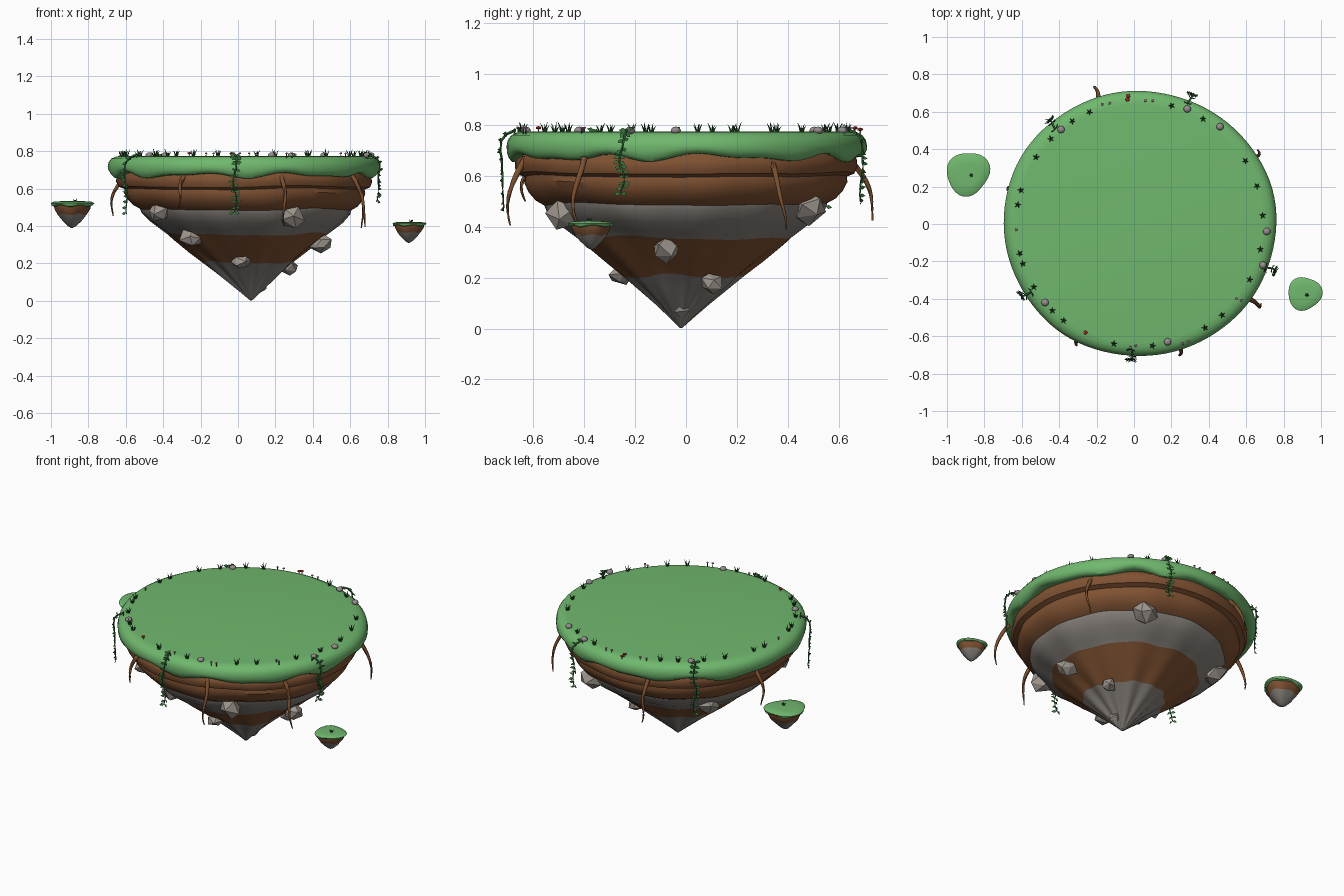
import bpy, bmesh, math, random
from mathutils import Vector, Matrix

if "Cube" in bpy.data.objects:
    bpy.data.objects.remove(bpy.data.objects["Cube"])

random.seed(4)
TAU = 2 * math.pi


def material(name, rgb):
    m = bpy.data.materials.new(name)
    lin = [((c / 255 + 0.055) / 1.055) ** 2.4 for c in rgb]
    m.diffuse_color = (*lin, 1)
    m.use_nodes = True
    m.node_tree.nodes["Principled BSDF"].inputs["Base Color"].default_value = m.diffuse_color
    return m


GRASS = material("grass green", (112, 184, 110))
BLADE = material("dark blade green", (45, 92, 45))
VINE = material("vine green", (58, 118, 62))
DIRT = material("dirt brown", (128, 82, 50))
STONE = material("stone grey", (134, 128, 122))
ROCK = material("light rock grey", (158, 150, 142))
ROOT = material("root brown", (124, 80, 48))
PEBBLE = material("pebble grey", (150, 140, 142))
PINK = material("petal pink", (225, 140, 175))
RED = material("cap red", (190, 50, 40))


def finish(name, bm, mats, smooth=None):
    bmesh.ops.recalc_face_normals(bm, faces=bm.faces)
    me = bpy.data.meshes.new(name)
    bm.to_mesh(me)
    bm.free()
    for m in mats:
        me.materials.append(m)
    ob = bpy.data.objects.new(name, me)
    bpy.context.collection.objects.link(ob)
    if smooth:
        bpy.ops.object.select_all(action='DESELECT')
        ob.select_set(True)
        bpy.context.view_layer.objects.active = ob
        bpy.ops.object.shade_smooth_by_angle(angle=math.radians(smooth))
    return ob


def loft(bm, rings, mats=None, closed_ends=True):
    """Skin a list of point rings; mats[i] colours the band below ring i."""
    rows = [[bm.verts.new(p) for p in ring] for ring in rings]
    n = len(rows[0])
    for i, (a, b) in enumerate(zip(rows, rows[1:])):
        for k in range(n):
            f = bm.faces.new((a[k], a[(k + 1) % n], b[(k + 1) % n], b[k]))
            f.material_index = mats[i] if mats else 0
    if closed_ends:
        bm.faces.new(rows[0]).material_index = mats[0] if mats else 0
        bm.faces.new(rows[-1]).material_index = mats[-1] if mats else 0


def tube(bm, pts, r0, r1, sides=6):
    rings = []
    for i, p in enumerate(pts):
        d = pts[min(i + 1, len(pts) - 1)] - pts[max(i - 1, 0)]
        q = d.to_track_quat('Z', 'Y')
        r = r0 + (r1 - r0) * i / (len(pts) - 1)
        rings.append([p + q @ Vector((r * math.cos(TAU * k / sides), r * math.sin(TAU * k / sides), 0))
                      for k in range(sides)])
    loft(bm, rings)


def wob(a, s=0.0):
    return 0.5 * math.sin(3 * a + 1 + s) + 0.3 * math.sin(5 * a + 2 * s) + 0.2 * math.sin(8 * a + 3 * s)


CX, TOP, SEG = 0.03, 0.775, 96
ANGLES = [TAU * k / SEG for k in range(SEG)]

# Grass cap with rounded rim and dripping lower edge
rings = []
for r, z, drip in [(0.655, TOP, 0), (0.685, 0.772, 0), (0.71, 0.76, 0), (0.724, 0.742, 0), (0.729, 0.72, 0),
                   (0.728, 0.70, .4), (0.72, 0.683, .8), (0.706, 0.672, 1), (0.685, 0.671, 1), (0.63, 0.69, 0)]:
    rings.append([(CX + r * (1 + .008 * wob(a)) * math.cos(a), 0.003 + r * (.972 + .008 * wob(a)) * math.sin(a),
                   z + drip * (0.011 * math.sin(9 * a + wob(a, 1)) + 0.007 * math.sin(14 * a + 1))) for a in ANGLES])
bm = bmesh.new()
loft(bm, rings)
finish("grass_cap", bm, [GRASS], 40)

# Layered earth body: radius, height, band colour below, wave height, ridge depth
layers = [(0.660, .695, 0, 0, 0), (0.682, .665, 0, .004, .003), (0.684, .635, 0, .006, .004),
          (0.672, .61, 0, .007, .005), (0.642, .598, 0, .007, .005), (0.645, .575, 0, .007, .006),
          (0.628, .54, 0, .008, .008), (0.60, .508, 0, .008, .01), (0.565, .488, 1, .008, .012),
          (0.557, .465, 1, .008, .015), (0.515, .42, 1, .01, .018), (0.46, .38, 1, .01, .02),
          (0.425, .355, 0, .012, .025), (0.395, .33, 0, .012, .03), (0.32, .27, 0, .012, .035),
          (0.235, .205, 1, .012, .05), (0.17, .15, 1, .008, .07), (0.105, .095, 1, .004, .09),
          (0.05, .045, 1, .002, .09), (0.006, .003, 1, 0, 0)]
rings, cols = [], []
for r, z, c, wave, ridge in layers:
    t = 1 - z / .69
    cx, cy = CX + .04 * t, -.02 * t
    ring = []
    for a in ANGLES:
        k = r * (1 + ridge * (wob(a, 2) + .5 * math.sin(13 * a)))
        ring.append((cx + k * math.cos(a), cy + k * .985 * math.sin(a), max(0, z + wave * wob(a, z * 6))))
    rings.append(ring)
    cols.append(c)
bm = bmesh.new()
loft(bm, rings, cols)
finish("island_body", bm, [DIRT, STONE], 35)

# Small floating islets
for label, x, y, top, s, ph in [("left", -.888, .27, .533, 1, 0.3), ("right", .912, -.372, .422, .78, 1.2)]:
    rings = []
    for r, z, w in [(.06, 0, 0), (.10, -.003, 0), (.113, -.011, 0), (.108, -.022, 1), (.096, -.026, 1),
                    (.094, -.04, 0), (.078, -.07, 1), (.05, -.105, 0), (.022, -.133, 0), (.005, -.143, 0)]:
        ring = []
        for k in range(32):
            a = TAU * k / 32
            q = s * r * (1 + .07 * math.sin(3 * a + ph) + .04 * math.sin(2 * a + ph))
            ring.append((x + q * math.cos(a), y + q * 1.04 * math.sin(a),
                         top + s * (z + w * .005 * math.sin(5 * a + ph))))
        rings.append(ring)
    bm = bmesh.new()
    loft(bm, rings, [0, 0, 0, 0, 1, 1, 2, 2, 2, 2])
    finish(label + "_islet", bm, [GRASS, DIRT, STONE], 40)

# Faceted boulders stuck in the underside
boulders = [(-.42, -.33, .475, .065), (-.25, -.30, .345, .065), (.285, -.48, .45, .07), (.02, -.25, .215, .052),
            (.44, -.08, .31, .06), (.275, .10, .18, .05), (.32, .48, .475, .078), (.11, -.02, .08, .045),
            (-.36, .28, .41, .072)]
bm = bmesh.new()
for x, y, z, r in boulders:
    rot = Matrix.Rotation(random.uniform(0, 6), 4, Vector((random.random(), random.random(), 1)))
    geo = bmesh.ops.create_icosphere(bm, subdivisions=1, radius=r, matrix=Matrix.Translation((x, y, z)) @ rot)
    for v in geo['verts']:
        v.co += Vector([random.uniform(-.17, .17) * r for _ in range(3)])
        v.co.z = z + (v.co.z - z) * .82
finish("boulders", bm, [ROCK])

# Hanging roots
roots = [((.23, -.63, .67), (.25, -.69, .405)), ((.61, -.40, .67), (.675, -.43, .395)),
         ((.60, .33, .67), (.665, .385, .39)), ((-.185, .64, .67), (-.20, .735, .425)),
         ((-.285, -.58, .67), (-.31, -.635, .50)), ((-.60, .17, .67), (-.67, .19, .455))]
bm = bmesh.new()
for i, (p, q) in enumerate(roots):
    p, q = Vector(p), Vector(q)
    out = Vector((p.x - CX, p.y, 0)).normalized()
    side = Vector((-out.y, out.x, 0))
    pts = []
    for k in range(11):
        t = k / 10
        pts.append(p.lerp(q, t) + out * .035 * math.sin(math.pi * t) + side * .012 * math.sin(6 * t + i) * t ** .5)
    tube(bm, pts, .014, .003)
finish("hanging_roots", bm, [ROOT], 60)


def leaf(bm, base, along, across, size):
    """Diamond leaf, slightly folded."""
    n = along.cross(across).normalized() * size * .15
    pts = [base, base + along * size * .5 + across * size * .3 + n,
           base + along * size, base + along * size * .5 - across * size * .3 + n]
    bm.faces.new([bm.verts.new(p) for p in pts])


# Vines draped over the rim, with paired leaves
bm = bmesh.new()
for x, y, low in [(-.58, -.37, .47), (-.015, -.70, .475), (.73, -.245, .535), (-.435, .535, .48), (.30, .67, .50)]:
    out = Vector((x - CX, y, 0)).normalized()
    side = Vector((-out.y, out.x, 0))
    R = Vector((x - CX, y, 0)).length
    path = [(R - .03, TOP + .005), (R + .005, .765), (R + .025, .74), (R + .03, .70)]
    path += [(R + .027 - .01 * k / 8, .70 + (low - .70) * k / 8) for k in range(1, 9)]
    pts = [Vector((CX, 0, z)) + out * r + side * .010 * math.sin(i * .9 + x * 9) for i, (r, z) in enumerate(path)]
    tube(bm, pts, .006, .003, 5)
    for i, p in enumerate(pts):
        for s in (-1, 1):
            for j in range(2 if i < 3 else 1):
                d = (side * s + out * random.uniform(.1, .6) + Vector((0, 0, random.uniform(-.7, .3)))).normalized()
                leaf(bm, p, d, d.cross(out).normalized(), random.uniform(.022, .032))
finish("vines", bm, [VINE])


def tuft(bm, x, y, z, size):
    start = random.uniform(0, TAU)
    for k in range(5):
        a = start + k * TAU / 5
        d = Vector((math.cos(a), math.sin(a), 0))
        h = size * random.uniform(.65, 1.1) * (1.15 if k == 0 else 1)
        base = Vector((x, y, z - .003)) + d * .004
        tube(bm, [base, base + d * size * .18 + Vector((0, 0, h * .55)), base + d * size * .42 + Vector((0, 0, h))],
             .0045, .0006, 4)


# Grass tufts round the rim and on the islets
bm = bmesh.new()
for deg in (164, 147, 136, 123, 114, 75, 59, 31, 18, 4, 348, 333, 312, 302, 276, 258, 232, 225, 211, 199, 194, 171):
    a = math.radians(deg)
    tuft(bm, CX + .66 * math.cos(a), .655 * math.sin(a), TOP, .034)
tuft(bm, -.87, .26, .533, .016)
tuft(bm, .925, -.38, .422, .016)
finish("grass_tufts", bm, [BLADE])

# Pebbles on the rim
bm = bmesh.new()
for x, y in [(-.39, .505), (.285, .615), (.46, .52), (.71, -.04), (.69, -.22), (.18, -.63), (-.475, -.42)]:
    bmesh.ops.create_icosphere(bm, subdivisions=2, radius=.02,
                               matrix=Matrix.Translation((x, y, TOP + .004)) @ Matrix.Diagonal((1, 1, .75, 1)))
finish("pebbles", bm, [PEBBLE], 60)

# Tiny flowers and mushrooms: stem with a small head
for name, mat, r, spots in [
        ("flowers", PINK, .008, [(-.17, .64), (-.13, .645), (.06, .66), (.10, .66), (-.63, -.03), (.55, -.40),
                                 (.575, -.41), (.26, -.64), (.29, -.63), (.01, -.65), (-.02, -.66)]),
        ("mushrooms", RED, .012, [(-.035, .665), (-.03, .685), (-.26, -.58)])]:
    bm = bmesh.new()
    for x, y in spots:
        z = TOP + (.014 if y < .68 else .008)
        tube(bm, [Vector((x, y, TOP - .01)), Vector((x, y, z))], .003, .002, 5)
        for f in bm.faces:
            f.material_index = 1 if f.material_index != 2 else 2
        geo = bmesh.ops.create_icosphere(bm, subdivisions=1, radius=r,
                                         matrix=Matrix.Translation((x, y, z)) @ Matrix.Diagonal((1, 1, .6, 1)))
        for f in {f for v in geo['verts'] for f in v.link_faces}:
            f.material_index = 2
    finish(name, bm, [BLADE, BLADE if mat is PINK else PEBBLE, mat])
